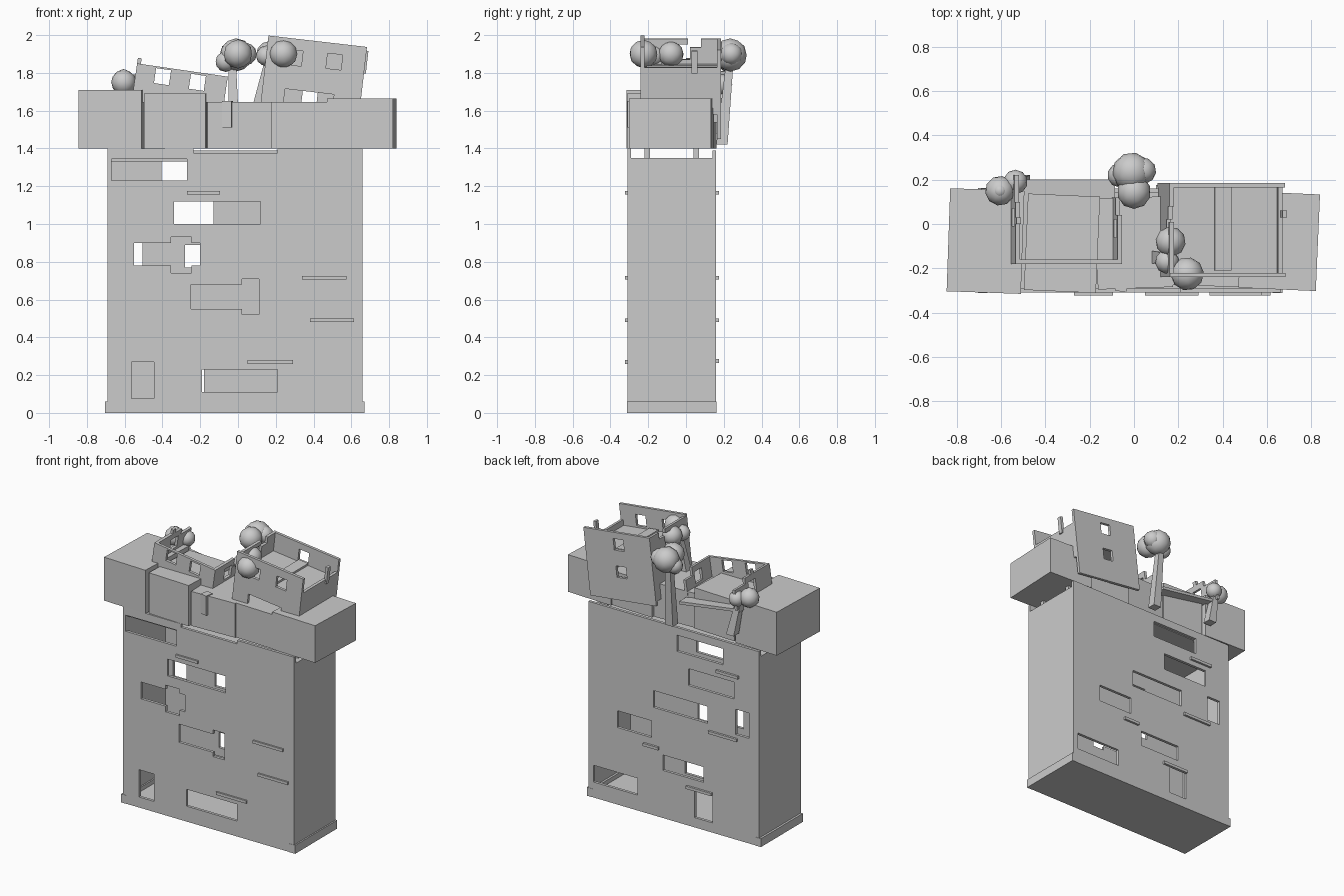
import bpy, bmesh, math
from mathutils import Matrix, Vector

if "Cube" in bpy.data.objects:
    bpy.data.objects.remove(bpy.data.objects["Cube"])

stone = bpy.data.materials.new("light_grey")
stone.diffuse_color = (0.6, 0.6, 0.6, 1)
stone.use_nodes = True
stone.node_tree.nodes["Principled BSDF"].inputs["Base Color"].default_value = stone.diffuse_color


def finish(name, bm, matrix=Matrix()):
    bmesh.ops.recalc_face_normals(bm, faces=bm.faces[:])
    me = bpy.data.meshes.new(name)
    bm.to_mesh(me)
    bm.free()
    me.materials.append(stone)
    ob = bpy.data.objects.new(name, me)
    bpy.context.collection.objects.link(ob)
    ob.matrix_world = matrix
    return ob


def box(name, x, y, z, matrix=Matrix()):
    """Box between (min, max) pairs."""
    bm = bmesh.new()
    size = Matrix.Diagonal((x[1] - x[0], y[1] - y[0], z[1] - z[0], 1))
    mid = Matrix.Translation(((x[0] + x[1]) / 2, (y[0] + y[1]) / 2, (z[0] + z[1]) / 2))
    bmesh.ops.create_cube(bm, size=1, matrix=mid @ size)
    return finish(name, bm, matrix)


def panel(name, u, z, holes, t, matrix):
    """Upright wall of thickness t in the local XZ plane; holes are (u0, u1, z0, z1)."""
    us = sorted({c for c in [*u] + [c for h in holes for c in h[:2]] if u[0] <= c <= u[1]})
    zs = sorted({c for c in [*z] + [c for h in holes for c in h[2:]] if z[0] <= c <= z[1]})
    bm = bmesh.new()
    for a, b in zip(us, us[1:]):
        for c, d in zip(zs, zs[1:]):
            mu, mz = (a + b) / 2, (c + d) / 2
            if not any(h[0] < mu < h[1] and h[2] < mz < h[3] for h in holes):
                bm.faces.new([bm.verts.new(p) for p in ((a, 0, c), (b, 0, c), (b, 0, d), (a, 0, d))])
    bmesh.ops.remove_doubles(bm, verts=bm.verts[:], dist=1e-5)
    new = bmesh.ops.extrude_face_region(bm, geom=bm.faces[:], use_keep_orig=True)
    bmesh.ops.translate(bm, vec=(0, t, 0), verts=[v for v in new["geom"] if isinstance(v, bmesh.types.BMVert)])
    return finish(name, bm, matrix)


def window(u, z, w=0.08, h=0.08):
    return (u - w / 2, u + w / 2, z - h / 2, z + h / 2)


T = Matrix.Translation
QUARTER = Matrix.Rotation(math.pi / 2, 4, 'Z')

# Hollow tower: front and back walls with window slots
front_holes = [(-0.67, -0.27, 1.23, 1.345), (-0.34, 0.12, 1.0, 1.12), (-0.55, -0.2, 0.78, 0.9),
               (-0.355, -0.245, 0.74, 0.93), (-0.25, 0.11, 0.55, 0.68), (0.02, 0.11, 0.52, 0.71),
               (-0.565, -0.445, 0.075, 0.27), (-0.19, 0.21, 0.11, 0.23), (-0.235, 0.21, 1.375, 1.4)]
back_holes = [(-0.405, -0.04, 1.22, 1.335), (-0.49, -0.13, 1.0, 1.12), (-0.28, 0.145, 0.77, 0.89),
              (-0.61, -0.505, 0.75, 0.93), (0.16, 0.43, 0.55, 0.67), (-0.25, 0.07, 0.34, 0.45),
              (0.27, 0.62, 0.11, 0.23), (-0.32, -0.18, 0.07, 0.28)]
panel("front_wall", (-0.69, 0.66), (0.0, 1.4), front_holes, 0.02, T((0, -0.31, 0)))
panel("back_wall", (-0.69, 0.66), (0.0, 1.39), back_holes, 0.02, T((0, 0.14, 0)))
for side, x in (("left", -0.69), ("right", 0.64)):
    box(side + "_wall", (x, x + 0.02), (-0.29, 0.14), (0, 1.35))
    box(side + "_base_strip", (x - 0.015, x + 0.03), (-0.312, 0.162), (0, 0.06))
box("tower_floor", (-0.67, 0.64), (-0.29, 0.14), (0, 0.03))
box("tower_cap", (-0.67, 0.64), (-0.29, 0.14), (1.33, 1.35))

# Small brackets under the parapet
for y in (-0.205, 0.055):
    for x in (-0.6, 0.6):
        box("bracket", (x - 0.03, x + 0.03), (y - 0.015, y + 0.015), (1.35, 1.4))

# Thin ledges on both faces
for x0, x1, z in ((-0.27, -0.095, 1.155), (0.34, 0.575, 0.705), (0.38, 0.615, 0.48), (0.05, 0.29, 0.26)):
    box("front_ledge", (x0, x1), (-0.322, -0.305), (z, z + 0.02))
for x0, x1, z in ((-0.53, -0.355, 1.155), (-0.52, -0.295, 0.705), (0.1, 0.22, 0.48), (-0.32, -0.12, 0.265)):
    box("back_ledge", (x0, x1), (0.155, 0.175), (z, z + 0.02))

# Parapet blocks, each turned slightly about its own centre
for cx, cy, w, d, top, turn in ((-0.67, -0.077, 0.335, 0.465, 1.71, -2), (-0.325, -0.087, 0.325, 0.435, 1.69, -2.5),
                                (0.0, -0.085, 0.34, 0.41, 1.645, 2), (0.34, -0.07, 0.36, 0.42, 1.645, -2),
                                (0.655, -0.077, 0.35, 0.436, 1.665, -2.5)):
    box("parapet_block", (-w / 2, w / 2), (-d / 2, d / 2), (1.4, top),
        T((cx, cy, 0)) @ Matrix.Rotation(math.radians(turn), 4, 'Z'))
box("parapet_post", (-0.025, 0.025), (-0.03, 0.03), (1.51, 1.65),
    T((-0.055, -0.275, 0)) @ Matrix.Rotation(math.radians(-10), 4, 'Z'))

# Small tilted house on the left, open at the back
L = T((-0.56, 1.0 * 0, 1.672)) @ Matrix.Rotation(math.radians(8.3), 4, 'Y')
box("left_house_floor", (0, 0.48), (-0.18, 0.2), (-0.02, 0.0), L)
panel("left_house_front", (0, 0.485), (-0.02, 0.18), [window(0.143, 0.13), window(0.33, 0.127)], 0.02, L @ T((0, -0.18, 0)))
panel("left_house_left_wall", (-0.16, 0.22), (0, 0.18), [window(0.03, 0.1), (0.1, 0.22, 0.14, 0.2)],
      0.02, L @ T((0.02, 0, 0)) @ QUARTER)
panel("left_house_right_wall", (-0.16, 0.12), (0, 0.18), [window(-0.02, 0.1), (0.04, 0.12, 0.12, 0.2)],
      0.02, L @ T((0.485, 0, 0)) @ QUARTER)
box("left_house_post", (0.0, 0.02), (0.0, 0.03), (0.15, 0.21), L)

# Larger tilted house on the right
R = T((0.12, 0, 1.64)) @ Matrix.Rotation(math.radians(6.6), 4, 'Y')
panel("right_house_front", (0, 0.525), (0, 0.36),
      [window(0.362, 0.263), window(0.151, 0.259), (0.12, 0.38, -0.01, 0.09)], 0.02, R @ T((0, -0.24, 0)))
panel("right_house_back", (0, 0.525), (-0.13, 0.345), [window(0.254, 0.26), window(0.254, 0.07)],
      0.02, R @ T((0, 0.165, 0)))
panel("right_house_left_wall", (-0.22, 0.165), (-0.1, 0.345),
      [window(-0.01, 0.275, 0.06, 0.08), (0.01, 0.08, 0.3, 0.35)], 0.02, R @ T((0.02, 0, 0)) @ QUARTER)
box("right_house_right_wall", (0.505, 0.525), (-0.22, 0.165), (0, 0.25), R)
box("right_house_floor", (0.02, 0.505), (-0.22, 0.165), (0.19, 0.21), R)
box("right_house_beam", (0.22, 0.295), (-0.21, 0.165), (0.2, 0.225), R)
box("right_house_post", (0.515, 0.535), (0.03, 0.06), (0.22, 0.34), R)


# Trees: a leaning square trunk and a cluster of rounded crowns
def tree(foot, top, crowns):
    foot, top = Vector(foot), Vector(top)
    bm = bmesh.new()
    rings = [[bm.verts.new(p + Vector((sx * r, sy * r, 0))) for sx, sy in ((-1, -1), (1, -1), (1, 1), (-1, 1))]
             for p, r in ((foot, 0.03), (top, 0.02))]
    bm.faces.new(rings[0])
    bm.faces.new(rings[1])
    for i in range(4):
        j = (i + 1) % 4
        bm.faces.new((rings[0][i], rings[0][j], rings[1][j], rings[1][i]))
    finish("tree_trunk", bm)
    for x, y, z, r in crowns:
        bm = bmesh.new()
        bmesh.ops.create_icosphere(bm, subdivisions=2, radius=r)
        for f in bm.faces:
            f.smooth = True
        finish("tree_crown", bm, T((x, y, z)) @ Matrix.Rotation(x * 20, 4, 'Z'))


tree((-0.02, 0.19, 1.42), (-0.03, 0.23, 1.84),
     [(-0.01, 0.235, 1.895, 0.088), (0.0, 0.145, 1.9, 0.077), (-0.065, 0.22, 1.86, 0.055), (0.04, 0.24, 1.9, 0.06)])
tree((-0.5, 0.19, 1.48), (-0.55, 0.18, 1.72),
     [(-0.605, 0.15, 1.75, 0.067), (-0.535, 0.19, 1.74, 0.055), (-0.605, 0.15, 1.785, 0.035)])
tree((0.1, -0.15, 1.6), (0.16, -0.15, 1.86),
     [(0.165, -0.08, 1.9, 0.068), (0.24, -0.225, 1.9, 0.075), (0.15, -0.17, 1.89, 0.055)])
